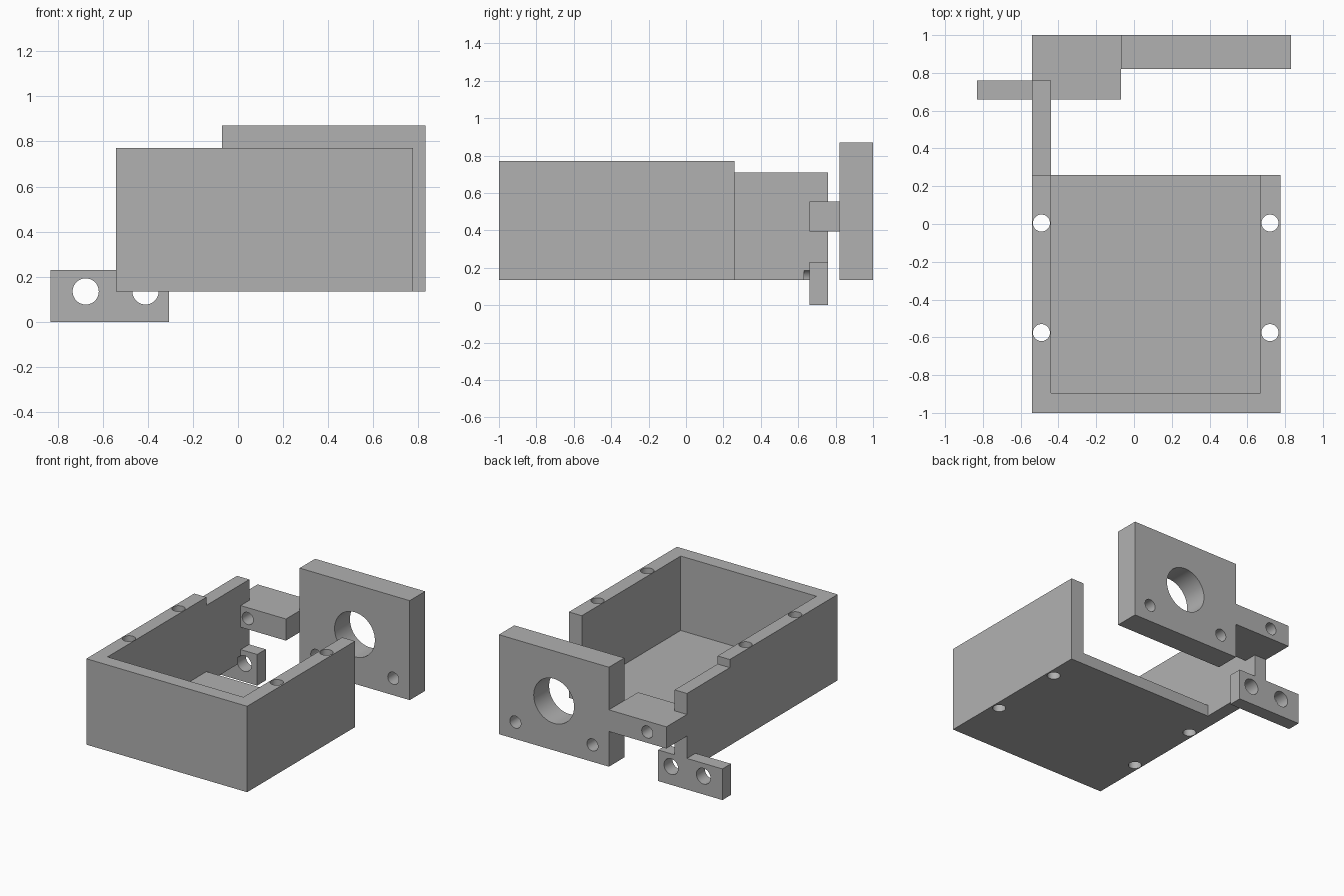
import bpy, math

old = bpy.data.objects.get("Cube")
if old:
    bpy.data.objects.remove(old, do_unlink=True)

# Material
grey = bpy.data.materials.new("plain grey")
grey.use_nodes = True
colour = (0.44, 0.44, 0.44, 1)
grey.diffuse_color = colour
grey.node_tree.nodes["Principled BSDF"].inputs["Base Color"].default_value = colour


def box(name, x, y, z):
    """Box from its (low, high) extent on each axis."""
    spans = (x, y, z)
    bpy.ops.mesh.primitive_cube_add(size=1, location=[(a + b) / 2 for a, b in spans])
    ob = bpy.context.object
    ob.name = name
    ob.scale = [b - a for a, b in spans]
    bpy.ops.object.transform_apply(location=True, rotation=True, scale=True)
    ob.data.materials.append(grey)
    return ob


def bore(radius, centre, length, along_y=True):
    """Round cutter along y or z."""
    bpy.ops.mesh.primitive_cylinder_add(
        vertices=48, radius=radius, depth=length, location=centre,
        rotation=(math.pi / 2 if along_y else 0, 0, 0))
    ob = bpy.context.object
    ob.name = "bore_cutter"
    bpy.ops.object.transform_apply(location=True, rotation=True, scale=True)
    ob.data.materials.append(grey)
    return ob


def combine(target, other, operation):
    """Apply a boolean and remove the second operand."""
    mod = target.modifiers.new(operation.lower(), "BOOLEAN")
    mod.operation, mod.solver, mod.object = operation, "EXACT", other
    bpy.ops.object.select_all(action="DESELECT")
    bpy.context.view_layer.objects.active = target
    target.select_set(True)
    bpy.ops.object.modifier_apply(modifier=mod.name)
    bpy.data.objects.remove(other, do_unlink=True)


# Tray, open at the top and the back
body = box("open_tray_with_bracket", (-0.54, 0.775), (-1, 0.26), (0.135, 0.77))
combine(body, box("cavity_cutter", (-0.44, 0.67), (-0.895, 0.5), (0.22, 1)), "DIFFERENCE")

# Side wall extension, hinge tab, arm and bearing plate
for part in (
    box("side_wall_extension", (-0.54, -0.44), (0.26, 0.76), (0.135, 0.71)),
    box("lower_tab", (-0.83, -0.305), (0.66, 0.76), (0, 0.23)),
    box("rear_arm", (-0.54, -0.07), (0.66, 1), (0.395, 0.555)),
    box("bearing_plate", (-0.07, 0.83), (0.82, 1), (0.135, 0.87)),
):
    combine(body, part, "UNION")

# Screw holes down through the side walls
for x in (-0.49, 0.72):
    for y in (-0.575, 0.005):
        combine(body, bore(0.045, (x, y, 0.45), 1, along_y=False), "DIFFERENCE")

# Tab holes, running slightly into the side wall
for x in (-0.675, -0.41):
    combine(body, bore(0.058, (x, 0.73, 0.135), 0.2), "DIFFERENCE")

# Arm hole, plate screw holes and the large plate opening
for radius, x, z in ((0.045, -0.383, 0.475), (0.045, 0.065, 0.26),
                     (0.045, 0.695, 0.26), (0.165, 0.38, 0.5)):
    combine(body, bore(radius, (x, 0.85, z), 0.6), "DIFFERENCE")

bpy.context.view_layer.objects.active = body
body.select_set(True)
bpy.ops.object.shade_smooth_by_angle(angle=math.radians(30))
